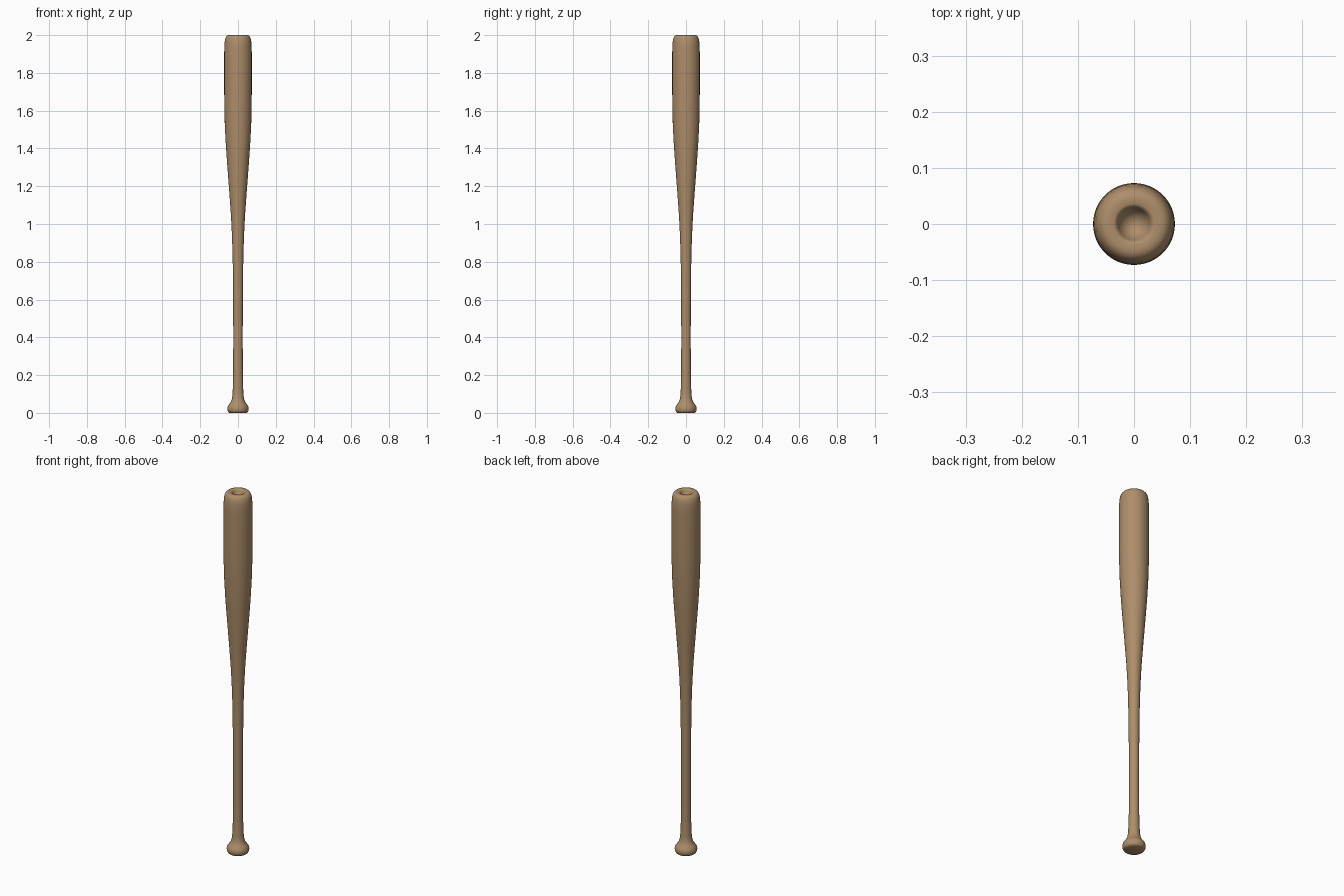
import bpy, bmesh, math

if "Cube" in bpy.data.objects:
    bpy.data.objects.remove(bpy.data.objects["Cube"])

wood = bpy.data.materials.new("ash_wood")
wood.diffuse_color = (0.42, 0.27, 0.145, 1.0)
wood.use_nodes = True
wood.node_tree.nodes["Principled BSDF"].inputs["Base Color"].default_value = wood.diffuse_color

SEGMENTS = 48


def lathe(name, profile, material):
    """Spin a (radius, height) profile about z; zero radii become poles."""
    bm = bmesh.new()
    rings = []
    for r, z in profile:
        if r == 0:
            rings.append([bm.verts.new((0, 0, z))] * SEGMENTS)
        else:
            rings.append([bm.verts.new((r * math.cos(2 * math.pi * i / SEGMENTS),
                                        r * math.sin(2 * math.pi * i / SEGMENTS), z))
                          for i in range(SEGMENTS)])
    for low, high in zip(rings, rings[1:]):
        for i in range(SEGMENTS):
            j = (i + 1) % SEGMENTS
            corners = list(dict.fromkeys((low[i], low[j], high[j], high[i])))
            bm.faces.new(corners)
    mesh = bpy.data.meshes.new(name)
    bm.to_mesh(mesh)
    bm.free()
    mesh.materials.append(material)
    obj = bpy.data.objects.new(name, mesh)
    bpy.context.collection.objects.link(obj)
    bpy.ops.object.select_all(action='DESELECT')
    obj.select_set(True)
    bpy.context.view_layer.objects.active = obj
    bpy.ops.object.shade_smooth_by_angle(angle=math.radians(40))
    return obj


# knob with a flat base, flaring in to the grip
knob = [(0, 0), (0.046, 0), (0.052, 0.004), (0.056, 0.013), (0.057, 0.024),
        (0.054, 0.036), (0.046, 0.047), (0.038, 0.058), (0.032, 0.075),
        (0.029, 0.1), (0.027, 0.14)]
# slim grip and long taper to the barrel
grip = [(0.0255, 0.2), (0.025, 0.4), (0.0255, 0.6), (0.027, 0.75), (0.029, 0.85),
        (0.032, 0.94), (0.037, 1.04), (0.044, 1.14), (0.0515, 1.24),
        (0.059, 1.34), (0.065, 1.43), (0.07, 1.53), (0.0725, 1.63)]
# barrel and its rounded end
barrel = [(0.073, 1.72), (0.073, 1.9), (0.0725, 1.935), (0.071, 1.96),
          (0.068, 1.979), (0.063, 1.991), (0.056, 1.998), (0.048, 2.0), (0.036, 2.0)]
# cupped hollow in the end
cup = [(0.032, 1.998), (0.029, 1.992), (0.026, 1.984), (0.021, 1.976),
       (0.014, 1.97), (0.007, 1.967), (0, 1.966)]

lathe("bat", knob + grip + barrel + cup, wood)
